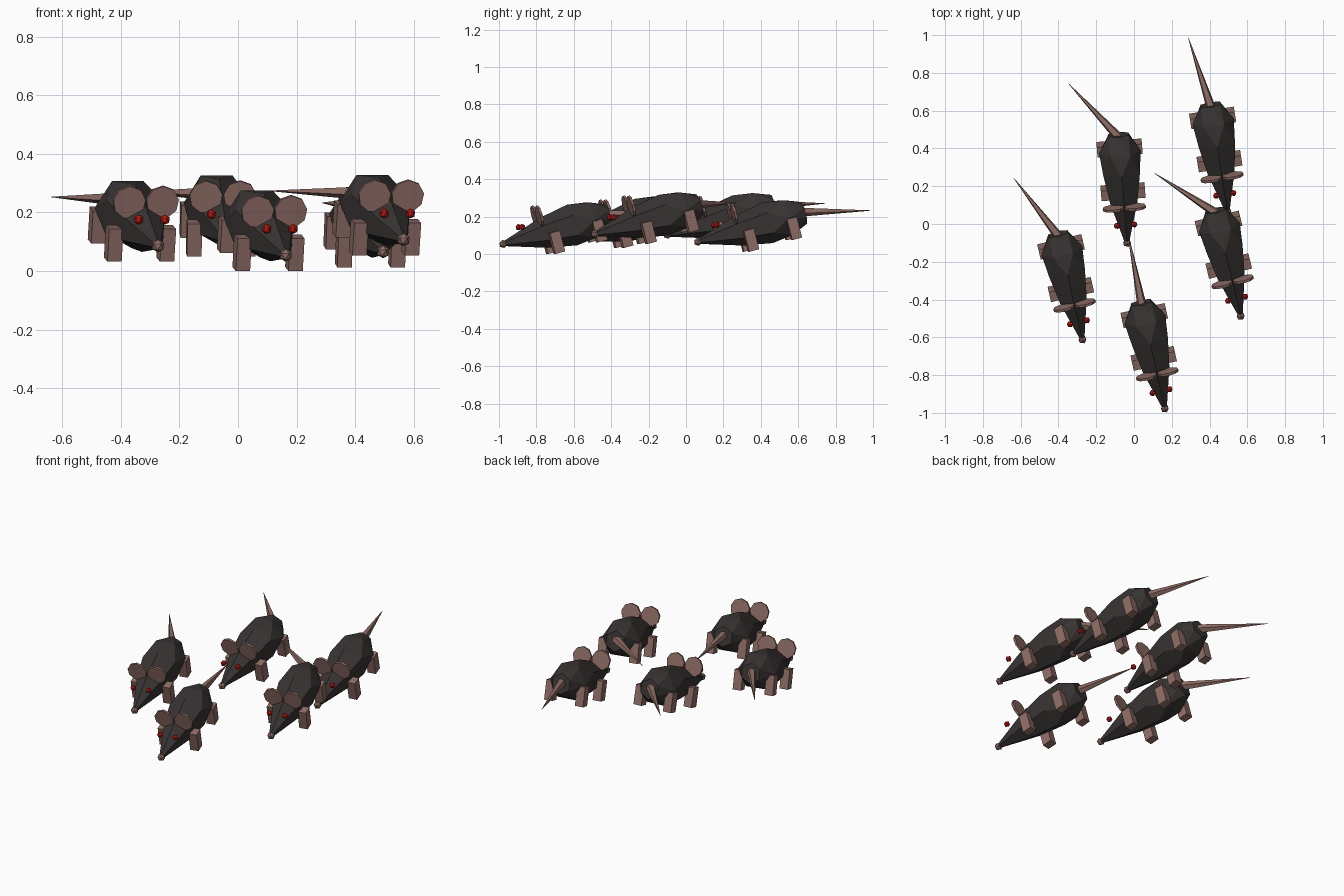
import bpy, bmesh
from math import radians, sin, cos, pi
from mathutils import Matrix, Vector

cube = bpy.data.objects.get("Cube")
if cube:
    bpy.data.objects.remove(cube, do_unlink=True)


def material(name, rgb):
    m = bpy.data.materials.new(name)
    m.use_nodes = True
    m.diffuse_color = (*rgb, 1)
    m.node_tree.nodes["Principled BSDF"].inputs["Base Color"].default_value = (*rgb, 1)
    return m


FUR = material("dark_fur", (0.040, 0.034, 0.033))
SKIN = material("dusky_pink_skin", (0.27, 0.15, 0.13))
RED = material("red_eye", (0.50, 0.012, 0.01))


def mesh_from(name, mat, build):
    bm = bmesh.new()
    build(bm)
    bmesh.ops.recalc_face_normals(bm, faces=bm.faces)
    me = bpy.data.meshes.new(name)
    bm.to_mesh(me)
    bm.free()
    me.materials.append(mat)
    return me


# Faceted body: hexagonal rings along the spine, (distance from nose, radius, half-step twist)
def build_body(bm):
    rings = [(0.0, 0.012, 0), (0.23, 0.083, 0), (0.39, 0.112, 0),
             (0.50, 0.110, 1), (0.595, 0.060, 0)]
    for s, r, twist in rings:
        for i in range(6):
            a = pi / 2 + (i + twist / 2) * pi / 3
            bm.verts.new((r * cos(a), s, r * sin(a)))
    bmesh.ops.convex_hull(bm, input=bm.verts)


def build_ball(radius):
    return lambda bm: bmesh.ops.create_icosphere(bm, subdivisions=1, radius=radius)


def build_leg(bm):
    bmesh.ops.create_cube(bm, size=1, matrix=Matrix.Diagonal((0.05, 0.055, 0.115, 1)))


def build_ear(bm):
    bmesh.ops.create_cone(bm, cap_ends=True, segments=9, radius1=0.057, radius2=0.057,
                          depth=0.013, matrix=Matrix.Rotation(pi / 2, 4, 'X'))


# Tail cone pointing along +y from its base
def build_tail(bm):
    bmesh.ops.create_cone(bm, cap_ends=True, segments=5, radius1=0.026, radius2=0.001,
                          depth=0.39, matrix=Matrix.Translation((0, 0.195, 0))
                          @ Matrix.Rotation(-pi / 2, 4, 'X'))


body = mesh_from("body", FUR, build_body)
nose = mesh_from("nose", SKIN, build_ball(0.023))
eye = mesh_from("eye", RED, build_ball(0.018))
leg = mesh_from("leg", SKIN, build_leg)
ear = mesh_from("ear", SKIN, build_ear)
tail = mesh_from("tail", SKIN, build_tail)


def place(name, me, matrix):
    ob = bpy.data.objects.new(name, me)
    bpy.context.scene.collection.objects.link(ob)
    ob.matrix_world = matrix


# Each rat: name, nose position, heading and tail direction in degrees
RATS = [
    ("front_rat", (0.163, -0.977, 0.054), 12.5, 11),
    ("left_rat", (-0.273, -0.612, 0.086), 13, 37.5),
    ("middle_rat", (-0.037, -0.100, 0.104), 4.5, 43),
    ("back_rat", (0.495, 0.064, 0.066), 9, 18),
    ("right_rat", (0.565, -0.487, 0.107), 13.5, 57),
]
PITCH = Matrix.Rotation(radians(15), 4, 'X')

for rat, pos, heading, tail_dir in RATS:
    stand = Matrix.Translation(pos) @ Matrix.Rotation(radians(heading), 4, 'Z')
    spine = stand @ PITCH
    place(rat + "_body", body, spine)
    place(rat + "_nose", nose, spine)
    for side, sx in (("left", 1), ("right", -1)):
        parts = [("eye", eye, (0.046, 0.114, 0.062)),
                 ("ear", ear, (0.058, 0.218, 0.096)),
                 ("front_leg", leg, (0.092, 0.265, -0.062)),
                 ("back_leg", leg, (0.095, 0.505, -0.062))]
        for part, me, (x, y, z) in parts:
            place(f"{rat}_{side}_{part}", me, spine @ Matrix.Translation((sx * x, y, z)))
    # Tail starts at the rump and swings to its own direction
    base = stand @ Vector((0, 0.56, 0.16))
    place(rat + "_tail", tail, Matrix.Translation(base)
          @ Matrix.Rotation(radians(tail_dir), 4, 'Z') @ Matrix.Rotation(radians(1), 4, 'X'))
